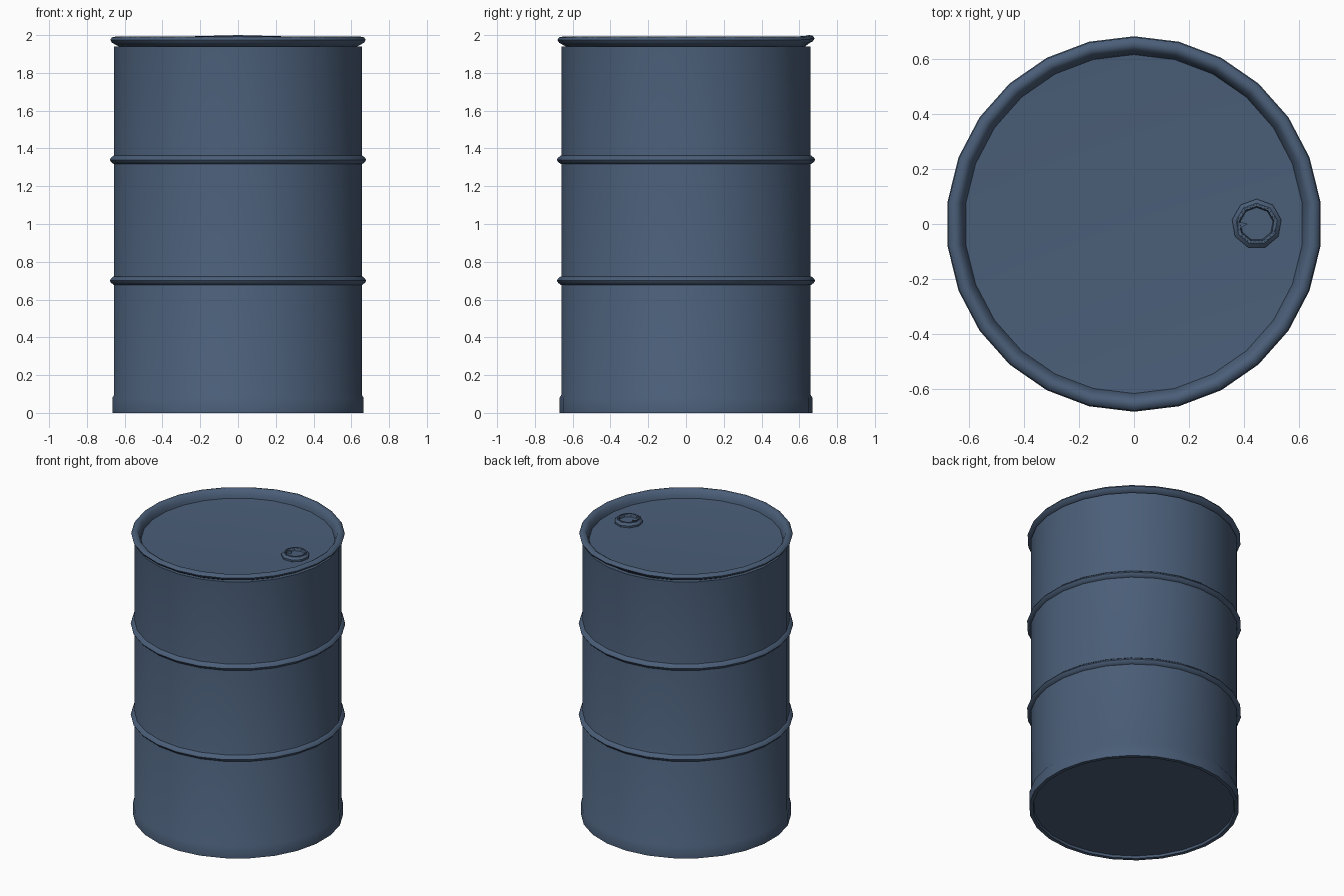
import bpy, bmesh, math

if "Cube" in bpy.data.objects:
    bpy.data.objects.remove(bpy.data.objects["Cube"])

SIDES = 26

steel = bpy.data.materials.new("slate_blue_steel")
steel.diffuse_color = (0.069, 0.112, 0.188, 1)
steel.use_nodes = True
steel.node_tree.nodes["Principled BSDF"].inputs["Base Color"].default_value = steel.diffuse_color


def lathe(name, profile, sides, cx=0.0, closed=False, angle=35):
    """Revolve (radius, z) points about a vertical axis, with one corner on +y."""
    bm = bmesh.new()
    rings = []
    for r, z in profile:
        if r == 0:
            rings.append([bm.verts.new((cx, 0, z))] * sides)
        else:
            rings.append([bm.verts.new((cx + r * math.sin(2 * math.pi * i / sides),
                                        r * math.cos(2 * math.pi * i / sides), z))
                          for i in range(sides)])
    pairs = list(zip(rings, rings[1:]))
    if closed:
        pairs.append((rings[-1], rings[0]))
    for a, b in pairs:
        for i in range(sides):
            j = (i + 1) % sides
            corners = list(dict.fromkeys((a[i], a[j], b[j], b[i])))
            bm.faces.new(corners)
    bmesh.ops.recalc_face_normals(bm, faces=bm.faces)
    return finish(name, bm, angle)


def finish(name, bm, angle):
    mesh = bpy.data.meshes.new(name)
    bm.to_mesh(mesh)
    bm.free()
    ob = bpy.data.objects.new(name, mesh)
    bpy.context.collection.objects.link(ob)
    mesh.materials.append(steel)
    bpy.ops.object.select_all(action='DESELECT')
    ob.select_set(True)
    bpy.context.view_layer.objects.active = ob
    bpy.ops.object.shade_smooth_by_angle(angle=math.radians(angle))
    return ob


# Drum shell with recessed base, flared foot band and sunken lid
lathe("drum_body", [(0, 0.015), (0.64, 0.015), (0.645, 0), (0.67, 0), (0.67, 0.08),
                    (0.66, 0.095), (0.66, 1.94), (0.61, 1.935), (0, 1.935)], SIDES)

# Rolling hoops around the middle
for name, z in (("lower_hoop", 0.70), ("upper_hoop", 1.34)):
    lathe(name, [(0.65, z - 0.025), (0.664, z - 0.022), (0.678, z - 0.01), (0.684, z),
                 (0.678, z + 0.01), (0.664, z + 0.022), (0.65, z + 0.025)],
          SIDES, angle=50)

# Rolled top rim, lifted slightly by a dent at the back
rim = lathe("top_rim", [(0.655, 1.95), (0.672, 1.96), (0.681, 1.975), (0.672, 1.988),
                        (0.652, 1.992), (0.636, 1.982), (0.622, 1.955), (0.616, 1.93)],
            SIDES, closed=True, angle=50)
for v in rim.data.vertices:
    if v.co.y > 0.6 and v.co.z > 1.95:
        v.co.z += 0.008 * max(0, 1 - abs(v.co.x) / 0.3)

# Filler cap: faceted nut, round collar and a small pointed tab
lathe("cap_nut", [(0.09, 1.93), (0.091, 1.948), (0.076, 1.962), (0.064, 1.962),
                  (0.06, 1.945), (0, 1.945)], 9, cx=0.447)
lathe("cap_collar", [(0.071, 1.955), (0.07, 1.966), (0.064, 1.966), (0.062, 1.944)],
      18, cx=0.447)
bm = bmesh.new()
outline = [(0.383, -0.016), (0.415, 0.0), (0.383, 0.008)]
low = [bm.verts.new((x, y, 1.944)) for x, y in outline]
high = [bm.verts.new((x, y, 1.96)) for x, y in outline]
bm.faces.new(low)
bm.faces.new(high)
for i in range(3):
    j = (i + 1) % 3
    bm.faces.new((low[i], low[j], high[j], high[i]))
bmesh.ops.recalc_face_normals(bm, faces=bm.faces)
finish("cap_tab", bm, 30)
